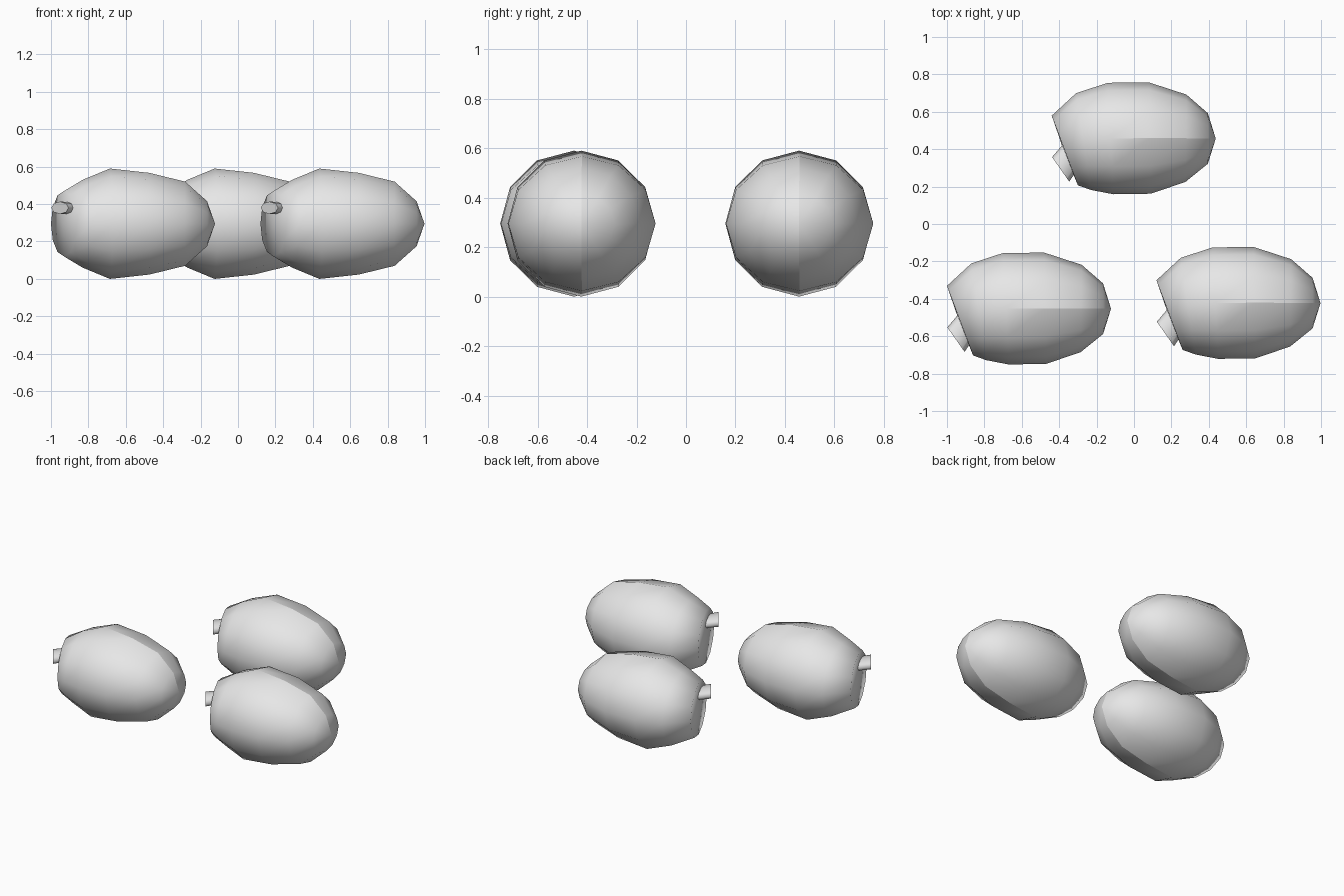
import bpy, bmesh, math
from mathutils import Vector

if "Cube" in bpy.data.objects:
    bpy.data.objects.remove(bpy.data.objects["Cube"])

SIDES = 12
CENTRES = [(-0.56, -0.453), (0.0, 0.457), (0.56, -0.423)]
MID_Z = 0.295

# Body rings from tip to cut end: (back x, back y, front x, front y, half height)
RINGS = [
    (0.395, 0.135, 0.395, -0.135, 0.12),
    (0.28, 0.235, 0.275, -0.232, 0.225),
    (0.08, 0.30, 0.09, -0.295, 0.272),
    (-0.14, 0.298, -0.11, -0.298, 0.295),
    (-0.31, 0.242, -0.23, -0.275, 0.235),
    (-0.44, 0.122, -0.30, -0.25, 0.175),
]

skin = bpy.data.materials.new("plain_grey")
skin.diffuse_color = (0.8, 0.8, 0.8, 1)
skin.use_nodes = True
skin.node_tree.nodes["Principled BSDF"].inputs["Base Color"].default_value = skin.diffuse_color


def ring(bm, back, front, half_height, z, sides):
    """Elliptical ring spanning two horizontal points."""
    mid, half = (back + front) / 2, (back - front) / 2
    verts = []
    for i in range(sides):
        a = 2 * math.pi * i / sides
        p = mid + half * math.cos(a)
        verts.append(bm.verts.new((p.x, p.y, z + half_height * math.sin(a))))
    return verts


def bridge(bm, a, b):
    n = len(a)
    for i in range(n):
        bm.faces.new((a[i], a[(i + 1) % n], b[(i + 1) % n], b[i]))


def fan(bm, loop, point):
    tip = bm.verts.new(point)
    n = len(loop)
    for i in range(n):
        bm.faces.new((loop[i], loop[(i + 1) % n], tip))
    return tip


def finish(bm, name, centre):
    bmesh.ops.recalc_face_normals(bm, faces=bm.faces)
    for f in bm.faces:
        f.smooth = True
    mesh = bpy.data.meshes.new(name)
    bm.to_mesh(mesh)
    bm.free()
    mesh.materials.append(skin)
    ob = bpy.data.objects.new(name, mesh)
    ob.location = (centre[0], centre[1], MID_Z)
    bpy.context.collection.objects.link(ob)


def fruit_body(centre, name):
    bm = bmesh.new()
    loops = [ring(bm, Vector((r[0], r[1])), Vector((r[2], r[3])), r[4], 0, SIDES)
             for r in RINGS]
    for a, b in zip(loops, loops[1:]):
        bridge(bm, a, b)
    tip = fan(bm, loops[0], (0.437, 0, 0))
    fan(bm, loops[-1], (-0.375, -0.066, 0))
    # Seam over the tip half, along the top and bottom
    for k in (SIDES // 4, 3 * SIDES // 4):
        line = [tip] + [l[k] for l in loops[:4]]
        for a, b in zip(line, line[1:]):
            bm.edges.get((a, b)).smooth = False
    finish(bm, name, centre)


def fruit_stem(centre, name):
    bm = bmesh.new()
    across = Vector((-0.575, 0.82))
    outer, inner = Vector((-0.392, -0.165)), Vector((-0.29, -0.03))
    a = ring(bm, outer + across * 0.08, outer - across * 0.08, 0.033, 0.085, 8)
    b = ring(bm, inner + across * 0.07, inner - across * 0.07, 0.03, 0.085, 8)
    bridge(bm, a, b)
    for loop in (a, b):
        cap = bm.faces.new(loop)
        for e in cap.edges:
            e.smooth = False
    finish(bm, name, centre)


for n, c in enumerate(CENTRES, 1):
    fruit_body(c, f"fruit_body_{n}")
    fruit_stem(c, f"fruit_stem_{n}")
